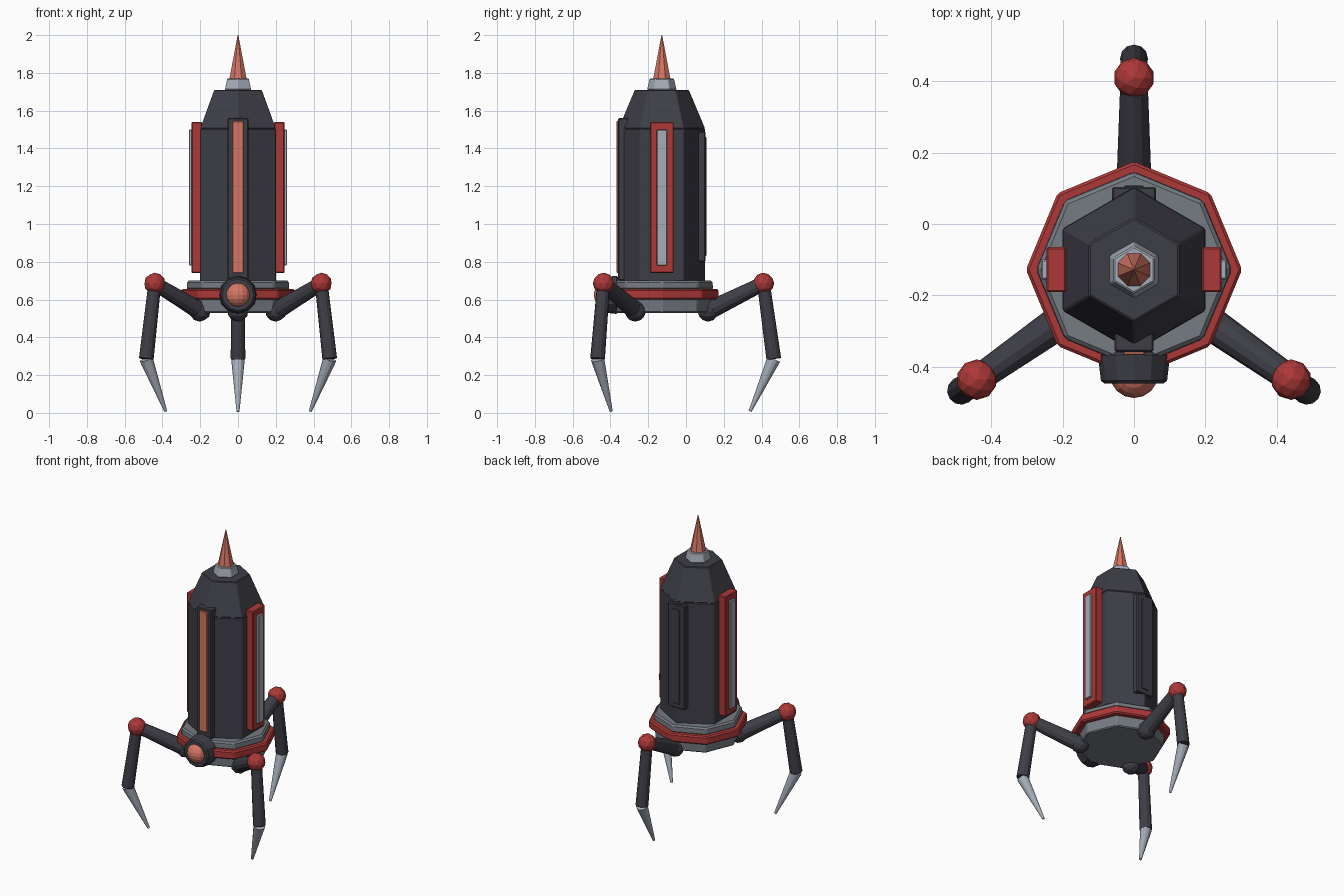
import bpy, bmesh, math
from mathutils import Vector

default = bpy.data.objects.get("Cube")
if default:
    bpy.data.objects.remove(default, do_unlink=True)

CY = -0.128          # y of the tower axis


def material(name, rgb):
    m = bpy.data.materials.new(name)
    m.use_nodes = True
    m.diffuse_color = (*rgb, 1)
    m.node_tree.nodes["Principled BSDF"].inputs["Base Color"].default_value = (*rgb, 1)
    return m


DARK = material("dark metal", (0.048, 0.048, 0.062))
RED = material("red paint", (0.42, 0.04, 0.04))
SALMON = material("salmon glow", (0.66, 0.18, 0.13))
GREY = material("mid grey", (0.18, 0.20, 0.225))
LIGHT = material("light grey", (0.38, 0.42, 0.48))


def finish(bm, name, mat, bevel=0.0):
    bmesh.ops.recalc_face_normals(bm, faces=bm.faces)
    me = bpy.data.meshes.new(name)
    bm.to_mesh(me)
    bm.free()
    me.materials.append(mat)
    ob = bpy.data.objects.new(name, me)
    bpy.context.collection.objects.link(ob)
    if bevel:
        mod = ob.modifiers.new("edge", "BEVEL")
        mod.width = bevel
        mod.segments = 1
        mod.limit_method = "ANGLE"
        mod.angle_limit = math.radians(40)
    return ob


def box(name, mat, x, y, z, bevel=0.005):
    """Box from (min, max) pairs."""
    bm = bmesh.new()
    bmesh.ops.create_cube(bm, size=1)
    for v in bm.verts:
        v.co = [lo + (c + 0.5) * (hi - lo) for c, (lo, hi) in zip(v.co, (x, y, z))]
    return finish(bm, name, mat, bevel)


def lathe(name, mat, sides, profile, turn=0.0, bevel=0.0):
    """Stacked polygon rings (radius, z) around the tower axis."""
    bm = bmesh.new()
    rings = []
    for r, z in profile:
        ring = []
        for i in range(sides):
            a = turn + math.tau * i / sides
            ring.append(bm.verts.new((r * math.cos(a), CY + r * math.sin(a), z)))
        rings.append(ring)
    for a, b in zip(rings, rings[1:]):
        for i in range(sides):
            j = (i + 1) % sides
            bm.faces.new((a[i], a[j], b[j], b[i]))
    bm.faces.new(rings[0])
    bm.faces.new(rings[-1])
    return finish(bm, name, mat, bevel)


def rod(name, mat, p, q, r1, r2, sides=12, bevel=0.0):
    """Tapered cylinder between two points."""
    p, q = Vector(p), Vector(q)
    bm = bmesh.new()
    bmesh.ops.create_cone(bm, cap_ends=True, segments=sides, radius1=r1, radius2=r2,
                          depth=(q - p).length)
    ob = finish(bm, name, mat, bevel)
    ob.location = (p + q) / 2
    ob.rotation_euler = (q - p).to_track_quat("Z", "Y").to_euler()
    return ob


def ball(name, mat, p, r):
    bm = bmesh.new()
    bmesh.ops.create_icosphere(bm, subdivisions=2, radius=r)
    ob = finish(bm, name, mat)
    ob.location = p
    return ob


# Tower
HEX = math.pi / 6
lathe("tower_body", DARK, 6, [(0.231, 0.69), (0.231, 1.505)], HEX, 0.005)
lathe("tower_cap", DARK, 6, [(0.231, 1.505), (0.145, 1.71)], HEX, 0.004)
lathe("spike_collar", LIGHT, 6, [(0.08, 1.71), (0.066, 1.77)], HEX, 0.004)
lathe("spike", SALMON, 8, [(0.05, 1.765), (0.002, 2.0)], math.pi / 8)

# Octagonal base
lathe("base_lower", GREY, 8, [(0.262, 0.53), (0.268, 0.61)], 0, 0.006)
lathe("base_band", RED, 8, [(0.303, 0.60), (0.303, 0.655)], 0, 0.008)
lathe("base_upper", GREY, 8, [(0.275, 0.65), (0.272, 0.70)], 0, 0.010)

# Side panels
for side, s in (("left", 1), ("right", -1)):
    box(side + "_panel", RED, sorted((s * 0.19, s * 0.246)), (CY - 0.063, CY + 0.063), (0.74, 1.54))
    box(side + "_panel_inlay", LIGHT, sorted((s * 0.23, s * 0.26)), (CY - 0.028, CY + 0.028),
        (0.78, 1.50), 0.004)

# Front and back panels over the tower corners
box("front_panel", DARK, (-0.055, 0.055), (-0.359, -0.305), (0.70, 1.56))
box("front_panel_inlay", SALMON, (-0.03, 0.03), (-0.368, -0.34), (0.74, 1.545), 0.004)
box("back_panel", DARK, (-0.062, 0.062), (0.06, 0.104), (0.80, 1.49))
box("back_panel_inlay", DARK, (-0.028, 0.028), (0.09, 0.108), (0.83, 1.46), 0.003)

# Eye
rod("eye_housing", DARK, (0, -0.36, 0.625), (0, -0.447, 0.625), 0.102, 0.092, 12, 0.008)
bm = bmesh.new()
bmesh.ops.create_uvsphere(bm, u_segments=16, v_segments=10, radius=0.068)
eye = finish(bm, "eye", SALMON)
eye.location = (0, -0.42, 0.625)

# Legs
for leg, deg in (("back", 90), ("front_left", -35), ("front_right", 215)):
    a = math.radians(deg)

    def at(r, z):
        return (r * math.cos(a), CY + r * math.sin(a), z)

    hip, knee, ankle, tip = at(0.245, 0.54), at(0.538, 0.685), at(0.593, 0.285), at(0.467, 0.008)
    ball(leg + "_hip", DARK, hip, 0.057)
    rod(leg + "_thigh", DARK, hip, knee, 0.049, 0.038)
    ball(leg + "_knee", RED, knee, 0.057)
    rod(leg + "_shin", DARK, knee, ankle, 0.034, 0.039, 12, 0.003)
    rod(leg + "_claw", LIGHT, ankle, tip, 0.036, 0.008)
